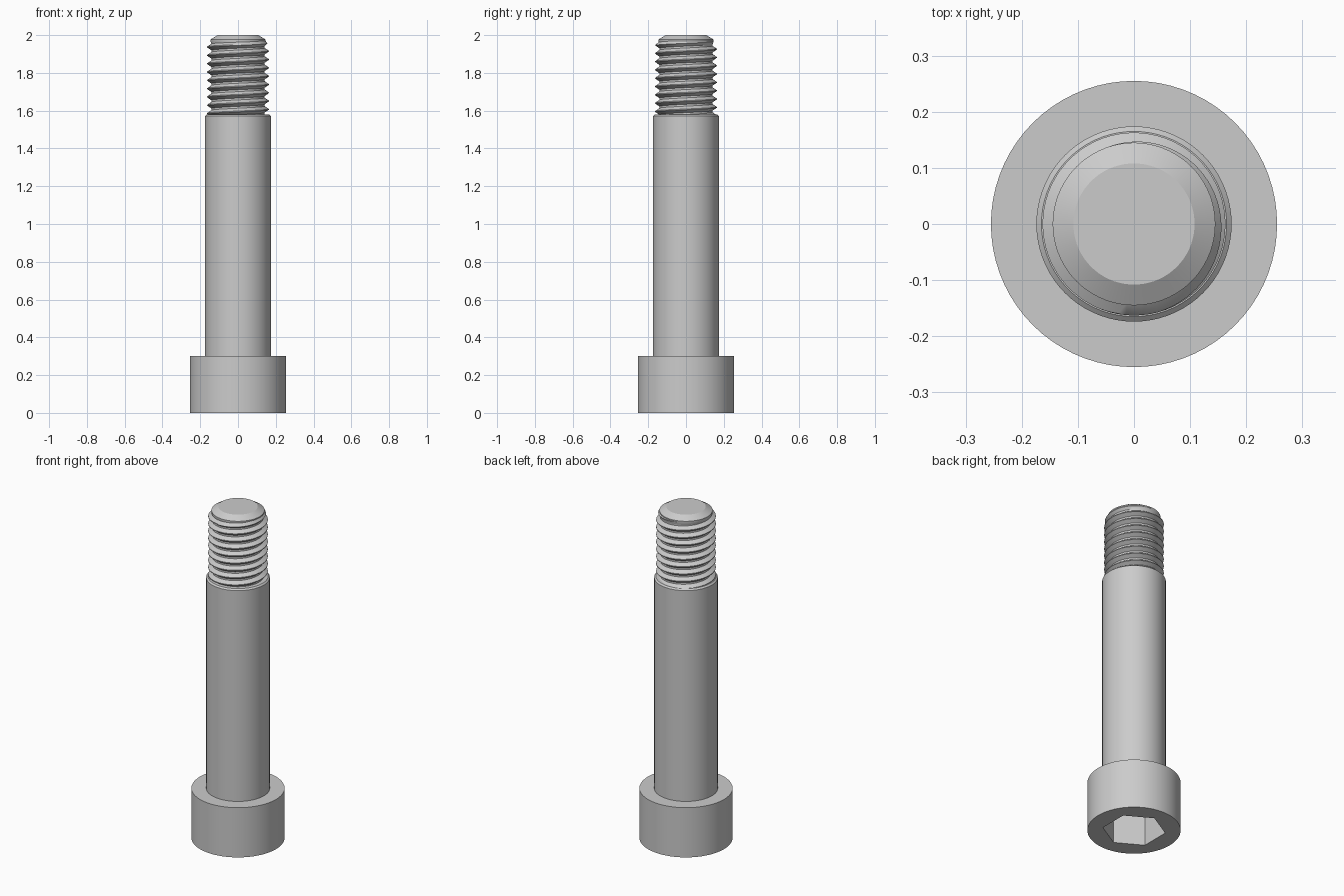
import bpy, bmesh
from math import sin, cos, tau, radians

if "Cube" in bpy.data.objects:
    bpy.data.objects.remove(bpy.data.objects["Cube"])

SEGMENTS = 72
steel = bpy.data.materials.new("grey steel")
steel.use_nodes = True
COLOUR = (0.6, 0.6, 0.6, 1)
steel.diffuse_color = COLOUR
steel.node_tree.nodes["Principled BSDF"].inputs["Base Color"].default_value = COLOUR


def finish(name, bm):
    """Turn a bmesh into a steel part."""
    bmesh.ops.remove_doubles(bm, verts=bm.verts, dist=0.00005)
    bmesh.ops.recalc_face_normals(bm, faces=bm.faces)
    mesh = bpy.data.meshes.new(name)
    bm.to_mesh(mesh)
    bm.free()
    mesh.materials.append(steel)
    obj = bpy.data.objects.new(name, mesh)
    bpy.context.collection.objects.link(obj)
    return obj


def smooth(obj, angle=30):
    bpy.ops.object.select_all(action='DESELECT')
    obj.select_set(True)
    bpy.context.view_layer.objects.active = obj
    bpy.ops.object.shade_smooth_by_angle(angle=radians(angle))


def lathe(name, profile, sides=SEGMENTS, turn=0.0):
    """Closed solid from (radius, height) points, capped at both ends."""
    bm = bmesh.new()
    rings = [[bm.verts.new((r * cos(turn + tau * i / sides), r * sin(turn + tau * i / sides), z))
              for i in range(sides)] for r, z in profile]
    for low, high in zip(rings, rings[1:]):
        for i in range(sides):
            k = (i + 1) % sides
            bm.faces.new((low[i], low[k], high[k], high[i]))
    bm.faces.new(rings[0])
    bm.faces.new(rings[-1])
    return finish(name, bm)


# Head with a hexagonal socket sunk into its underside
head = lathe("head", [(0.255, 0), (0.255, 0.3)])
cutter = lathe("socket_cutter", [(0.173, -0.1), (0.173, 0.2)], sides=6, turn=tau / 4)
cutter.hide_render = True
cut = head.modifiers.new("socket", 'BOOLEAN')
cut.object = cutter
cut.solver = 'EXACT'
bpy.context.view_layer.objects.active = head
bpy.ops.object.modifier_apply(modifier=cut.name)
bpy.data.objects.remove(cutter)
smooth(head)

# Smooth shoulder with a small bevel at its upper rim
smooth(lathe("shoulder", [(0.174, 0.3), (0.174, 1.572), (0.165, 1.58)]))

# Helical thread, fading into the tip
LOW, HIGH, PITCH = 1.58, 1.97, 0.044
ROOT, CREST = 0.141, 0.163
SECTION = [(0, ROOT), (0.22, ROOT), (0.56, CREST), (0.66, CREST), (1, ROOT)]


def thread_radius(z, angle):
    phase = ((z - LOW) / PITCH - angle / tau + 1e-6) % 1
    for (p, r), (q, s) in zip(SECTION, SECTION[1:]):
        if phase <= q:
            radius = r + (s - r) * (phase - p) / (q - p)
            break
    return min(radius, 0.145 + max(0, HIGH - z) * 0.8)


bm = bmesh.new()
turns = int((HIGH - LOW) / PITCH) + 3
columns = []
for i in range(SEGMENTS + 1):
    angle = tau * i / SEGMENTS
    column = []
    for turn in range(turns):
        for phase, _ in SECTION[:-1]:
            z = LOW + PITCH * (turn - 1 + phase + angle / tau)
            z = min(max(z, LOW), HIGH)
            r = thread_radius(z, angle)
            column.append(bm.verts.new((r * cos(angle), r * sin(angle), z)))
    columns.append(column)
for a, b in zip(columns, columns[1:]):
    for j in range(len(a) - 1):
        bm.faces.new((a[j], b[j], b[j + 1], a[j + 1]))
bmesh.ops.dissolve_degenerate(bm, dist=0.00005, edges=bm.edges)
smooth(finish("thread", bm), 35)

# Chamfered tip
smooth(lathe("tip", [(0.14, 1.95), (0.145, 1.965), (0.145, 1.977), (0.108, 2.0)]), 25)
